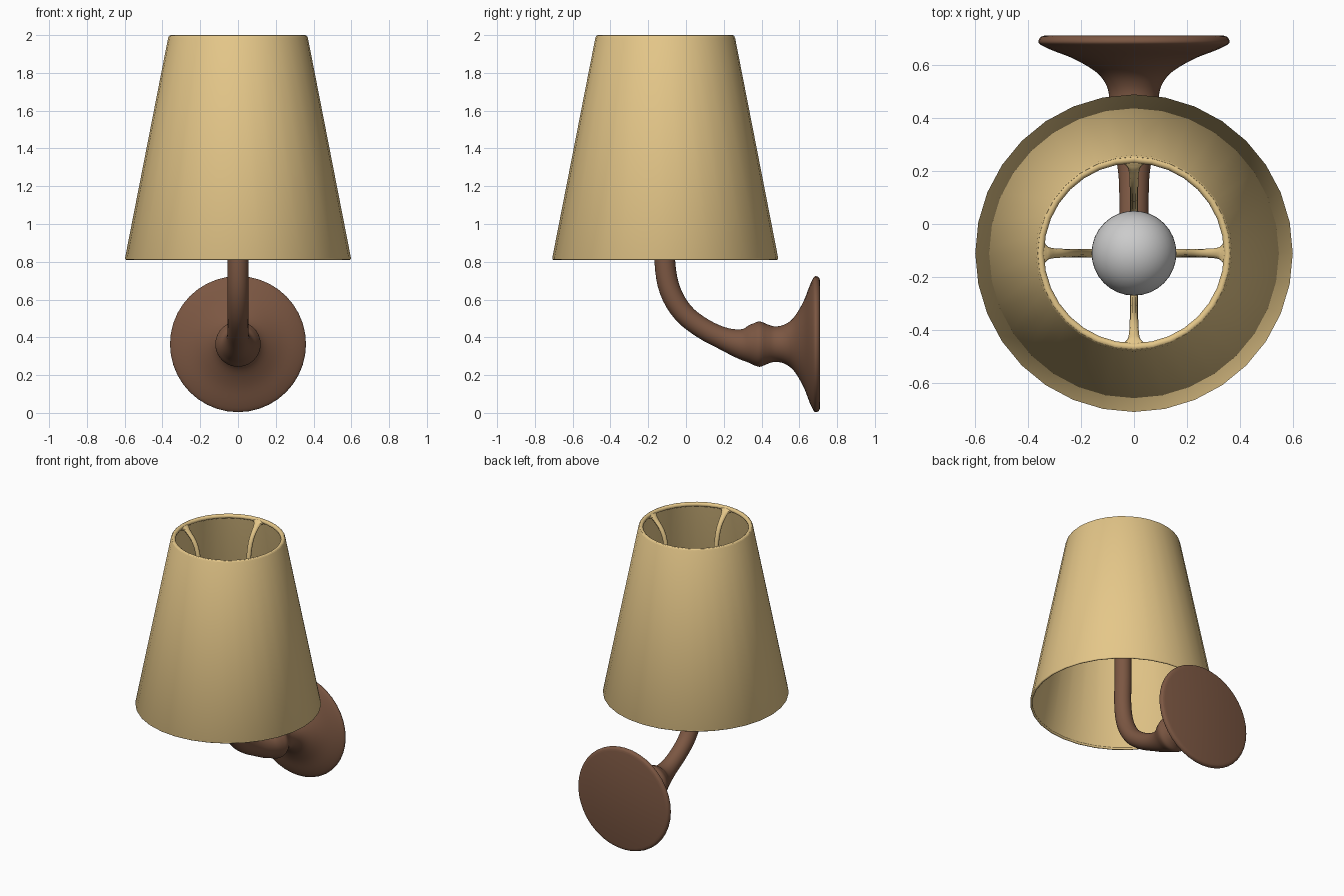
import bpy, bmesh, math
from mathutils import Vector

if "Cube" in bpy.data.objects:
    bpy.data.objects.remove(bpy.data.objects["Cube"])

AXIS_Y = -0.11  # shade and bulb centre line


def material(name, rgb):
    m = bpy.data.materials.new(name)
    m.diffuse_color = (*rgb, 1)
    m.use_nodes = True
    m.node_tree.nodes["Principled BSDF"].inputs["Base Color"].default_value = m.diffuse_color
    return m


FABRIC = material("shade_tan", (0.78, 0.57, 0.25))
WOOD = material("arm_brown", (0.20, 0.095, 0.055))


def finish(name, bm, mat=None, angle=40):
    bmesh.ops.recalc_face_normals(bm, faces=bm.faces[:])
    me = bpy.data.meshes.new(name)
    bm.to_mesh(me)
    bm.free()
    ob = bpy.data.objects.new(name, me)
    bpy.context.collection.objects.link(ob)
    if mat:
        me.materials.append(mat)
    bpy.ops.object.select_all(action='DESELECT')
    ob.select_set(True)
    bpy.context.view_layer.objects.active = ob
    bpy.ops.object.shade_smooth_by_angle(angle=math.radians(angle))
    return ob


def smooth(points, steps=4):
    """Catmull-Rom through tuples of any length"""
    p = [Vector(q) for q in points]
    p = [2 * p[0] - p[1]] + p + [2 * p[-1] - p[-2]]
    out = []
    for a, b, c, d in zip(p, p[1:], p[2:], p[3:]):
        for i in range(steps):
            t = i / steps
            out.append(0.5 * (2 * b + (c - a) * t + (2 * a - 5 * b + 4 * c - d) * t * t
                              + (3 * b - a - 3 * c + d) * t ** 3))
    return out + [p[-2]]


def bridge(bm, rings):
    for r, s in zip(rings, rings[1:]):
        n = len(r)
        for i in range(n):
            bm.faces.new((r[i], r[(i + 1) % n], s[(i + 1) % n], s[i]))


def sweep(name, stations, sides, mat, turn=0.0, centre_y=0.0):
    """Tube in a vertical plane; stations are (out, z, half width, half thickness)"""
    bm, rings = bmesh.new(), []
    pts = smooth(stations)
    c, s = math.cos(turn), math.sin(turn)
    for k, (y, z, w, h) in enumerate(pts):
        a, b = pts[max(k - 1, 0)], pts[min(k + 1, len(pts) - 1)]
        t = Vector((b[0] - a[0], b[1] - a[1])).normalized()
        ring = []
        for i in range(sides):
            ang = 2 * math.pi * i / sides
            x, q = w * math.cos(ang), h * math.sin(ang)
            yy, zz = y - t.y * q, z + t.x * q
            ring.append(bm.verts.new((c * x - s * yy, s * x + c * yy + centre_y, zz)))
        rings.append(ring)
    bridge(bm, rings)
    bm.faces.new(rings[0])
    bm.faces.new(rings[-1])
    return finish(name, bm, mat)


def lathe(name, profile, sides, mat=None, closed=False):
    """Turn an (r, z) profile around the shade axis"""
    bm = bmesh.new()
    rings = [[bm.verts.new((r * math.sin(2 * math.pi * i / sides),
                            AXIS_Y + r * math.cos(2 * math.pi * i / sides), z))
              for i in range(sides)] for r, z in profile]
    bridge(bm, rings + rings[:1] if closed else rings)
    bmesh.ops.remove_doubles(bm, verts=bm.verts[:], dist=1e-5)
    return finish(name, bm, mat)


# Lamp shade: thin cone wall
lathe("shade", [(0.595, 0.813), (0.598, 0.82), (0.370, 1.985), (0.363, 1.997),
                (0.352, 1.985), (0.584, 0.82), (0.588, 0.813)], 32, FABRIC, True)

# Wire hoops at the two shade rims
for name, r, z, t in (("top_hoop", 0.354, 1.985, 0.015), ("bottom_hoop", 0.59, 0.818, 0.008)):
    lathe(name, [(r + t * math.cos(a * math.pi / 5), z + t * math.sin(a * math.pi / 5))
                 for a in range(10)], 32, FABRIC, True)

# Four curved spokes carrying the shade, flared where they meet the hoop
for k in range(4):
    sweep(f"spoke_{k + 1}", [(0.352, 1.983, 0.075, 0.012), (0.337, 1.975, 0.04, 0.013),
                             (0.315, 1.955, 0.021, 0.014), (0.25, 1.86, 0.016, 0.015),
                             (0.215, 1.66, 0.016, 0.015), (0.195, 1.45, 0.016, 0.015),
                             (0.15, 1.28, 0.016, 0.015), (0.03, 1.21, 0.016, 0.015)],
          10, FABRIC, k * math.pi / 2, AXIS_Y)

# Arm flowing into bead and wall plate
arm = [(-0.11, 1.22, 0.055), (-0.11, 1.0, 0.055), (-0.112, 0.8, 0.055), (-0.085, 0.65, 0.056),
       (-0.015, 0.53, 0.055), (0.09, 0.447, 0.055), (0.2, 0.393, 0.06), (0.29, 0.366, 0.08),
       (0.35, 0.364, 0.107), (0.39, 0.364, 0.12), (0.43, 0.364, 0.105), (0.47, 0.364, 0.094),
       (0.52, 0.364, 0.103), (0.57, 0.364, 0.14), (0.62, 0.364, 0.222), (0.655, 0.364, 0.31),
       (0.675, 0.364, 0.351), (0.688, 0.364, 0.36), (0.704, 0.364, 0.352), (0.71, 0.364, 0.335)]
sweep("arm_and_wall_plate", [(y, z, r, r) for y, z, r in arm], 40, WOOD)

# Socket cup on top of the arm
lathe("socket", [(0, 1.19), (0.06, 1.19), (0.075, 1.21), (0.075, 1.34), (0.065, 1.35), (0, 1.35)],
      32, WOOD)

# Round bulb with a narrow neck
bulb = [(0, 1.33), (0.06, 1.33), (0.065, 1.37)]
bulb += [(0.16 * math.cos(a), 1.53 + 0.16 * math.sin(a))
         for a in (math.radians(-55 + 145 * i / 14) for i in range(15))]
lathe("bulb", bulb, 32)
